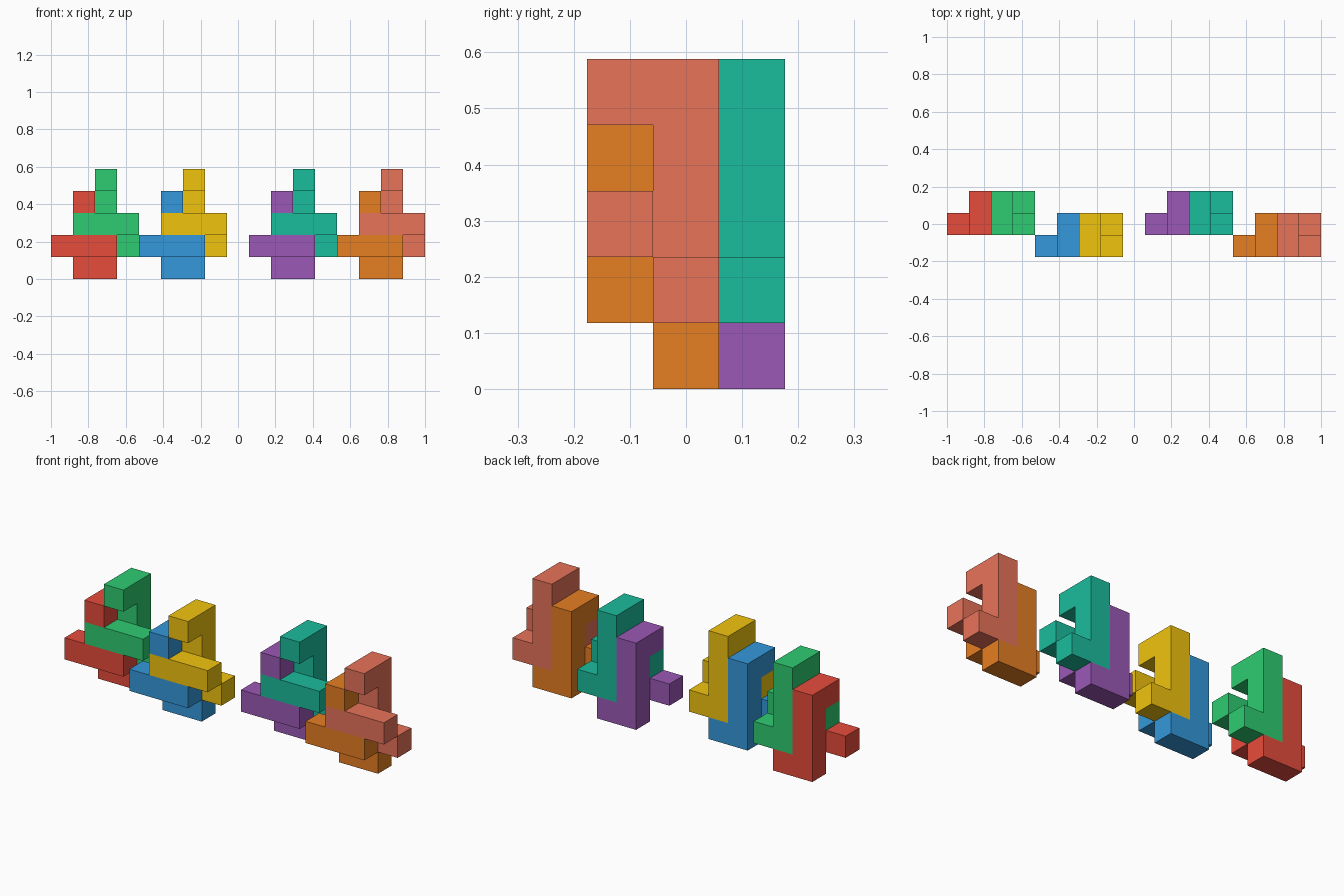
import bpy, bmesh
from mathutils import Vector

if "Cube" in bpy.data.objects:
    bpy.data.objects.remove(bpy.data.objects["Cube"])

U = 2 / 17  # edge of one cube cell

# Puzzle piece: front bar, back column, back foot, front hook (cells x, y, z)
PIECE = ([(x, 0, 1) for x in range(3)] + [(1, 1, z) for z in range(4)]
         + [(2, 1, 0), (1, 0, 3)])


def linear(h):
    c = [int(h[i:i + 2], 16) / 255 for i in (0, 2, 4)]
    return [v / 12.92 if v <= 0.04045 else ((v + 0.055) / 1.055) ** 2.4 for v in c] + [1]


def make_piece(name, offset, colour):
    cells = {tuple(a + b for a, b in zip(c, offset)) for c in PIECE}
    bm = bmesh.new()
    for c in cells:
        for axis in range(3):
            for side in (0, 1):
                n = list(c)
                n[axis] += 2 * side - 1
                if tuple(n) in cells:
                    continue
                # outer face of the cell, wound to face outward
                b, d = (axis + 1) % 3, (axis + 2) % 3
                corners = [(0, 0), (1, 0), (1, 1), (0, 1)]
                vs = []
                for p, q in corners if side else corners[::-1]:
                    v = Vector(c)
                    v[axis] += side
                    v[b] += p
                    v[d] += q
                    vs.append(bm.verts.new((v - Vector((8.5, 1.5, 0))) * U))
                bm.faces.new(vs)
    bmesh.ops.remove_doubles(bm, verts=bm.verts, dist=1e-4)
    bmesh.ops.dissolve_limit(bm, angle_limit=0.01, verts=bm.verts, edges=bm.edges)
    me = bpy.data.meshes.new(name)
    bm.to_mesh(me)
    bm.free()
    mat = bpy.data.materials.new(name + "_paint")
    mat.diffuse_color = linear(colour)
    mat.use_nodes = True
    mat.node_tree.nodes["Principled BSDF"].inputs["Base Color"].default_value = mat.diffuse_color
    me.materials.append(mat)
    bpy.context.collection.objects.link(bpy.data.objects.new(name, me))


# Four interlocked pairs; the second piece sits one cell right and one up
PAIRS = [
    (0, 1, ("red", "e74c3c"), ("green", "2ecc71")),
    (4, 0, ("blue", "3498db"), ("yellow", "f1c40f")),
    (9, 1, ("purple", "9b59b6"), ("teal", "1abc9c")),
    (13, 0, ("orange", "e67e22"), ("salmon", "e8735a")),
]
for x, y, lower, upper in PAIRS:
    make_piece(lower[0] + "_lower_piece", (x, y, 0), lower[1])
    make_piece(upper[0] + "_upper_piece", (x + 1, y, 1), upper[1])
